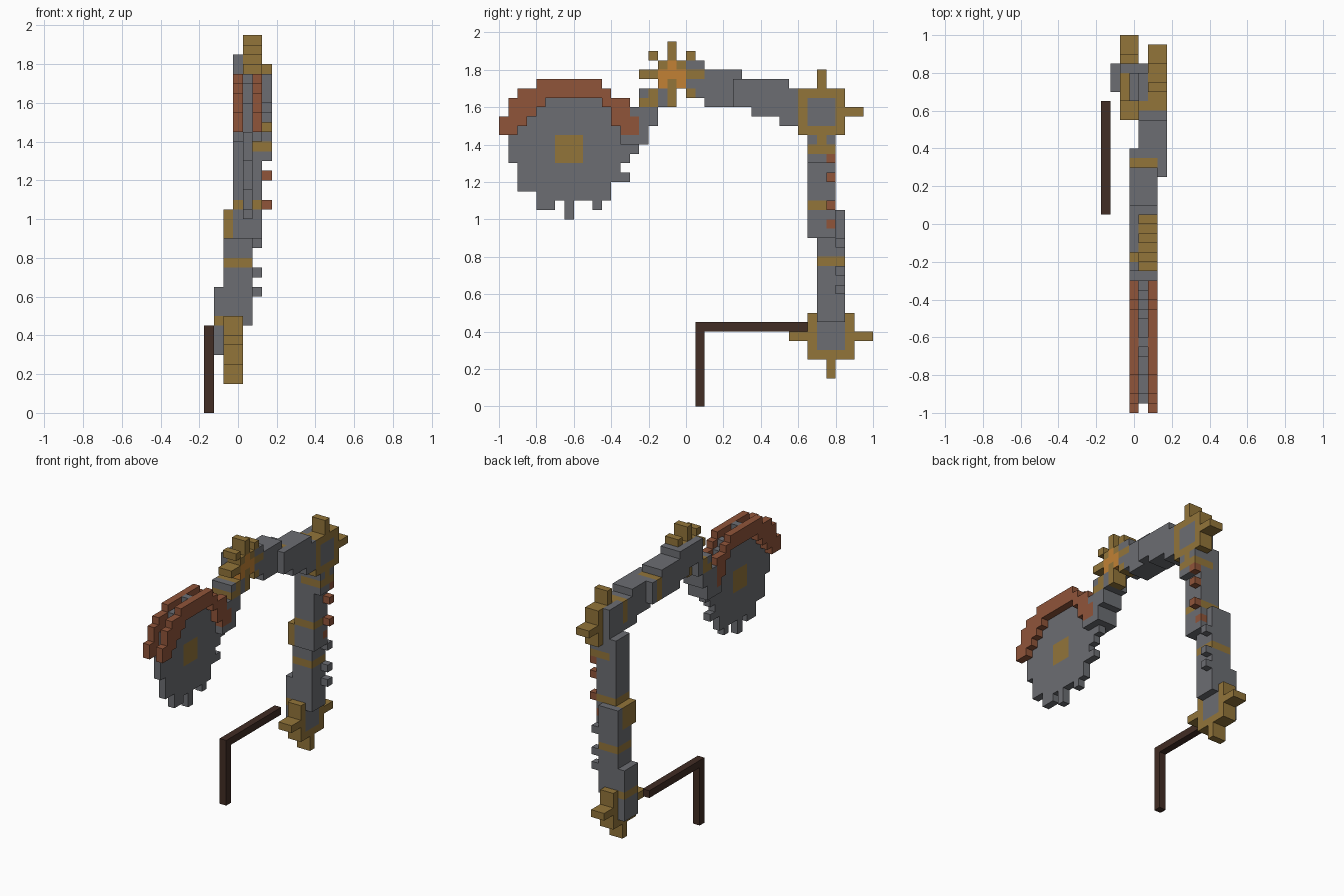
import bpy
import bmesh
from mathutils import Vector

old = bpy.data.objects.get("Cube")
if old:
    bpy.data.objects.remove(old, do_unlink=True)

UNIT = 0.05
X_SHIFT = 3.5      # half of the model's width in blocks

COLOURS = {
    "steel_grey": (0.15, 0.155, 0.17),
    "brass": (0.29, 0.178, 0.042),
    "rust": (0.28, 0.09, 0.042),
    "dark_wood": (0.054, 0.026, 0.018),
    "bright_orange": (0.54, 0.22, 0.035),
}
NAMES = list(COLOURS)
GREY, BRASS, RUST, WOOD, ORANGE = range(len(NAMES))
materials = []
for name, rgb in COLOURS.items():
    mat = bpy.data.materials.new(name)
    mat.use_nodes = True
    mat.diffuse_color = (*rgb, 1)
    bsdf = mat.node_tree.nodes["Principled BSDF"]
    bsdf.inputs["Base Color"].default_value = (*rgb, 1)
    bsdf.inputs["Roughness"].default_value = 0.8
    materials.append(mat)

# Every block of the model: (x, y, z) -> (part name, colour); later parts win
blocks = {}


def box(part, colour, xs, ys, zs):
    for x in range(*xs):
        for y in range(*ys):
            for z in range(*zs):
                blocks[x, y, z] = (part, colour)


def columns(part, colour, xs, start, bottoms, tops):
    """Plate outline given as one bottom and top per column along y."""
    for y, (low, high) in enumerate(zip(bottoms, tops), start):
        box(part, colour, xs, (y, y + 1), (low, high))


def cog(part, xs, y, z, hub, reach):
    """Square hub with a straight tooth on each side."""
    box(part, BRASS, xs, (y - reach, y + reach + 1), (z, z + 1))
    box(part, BRASS, xs, (y, y + 1), (z - reach, z + reach + 1))
    box(part, BRASS, xs, (y - hub, y + hub + 1), (z - hub, z + hub + 1))


# Bent wooden crank
box("crank_handle", WOOD, (0, 1), (1, 2), (0, 9))
box("crank_handle", WOOD, (0, 1), (1, 13), (8, 9))

# Base cog, then the stepped column that leans outwards
cog("base_cog", (2, 4), 15, 7, 2, 4)
box("column_foot", GREY, (1, 4), (14, 17), (6, 13))
box("column_foot", BRASS, (1, 2), (14, 17), (9, 10))
box("column_lower", GREY, (2, 5), (14, 17), (9, 21))
box("column_lower", BRASS, (2, 5), (14, 17), (15, 16))
box("column_upper", GREY, (3, 6), (13, 16), (18, 30))
box("column_upper", BRASS, (3, 6), (13, 16), (21, 22))
box("column_side_block", BRASS, (2, 3), (13, 16), (18, 21))

# Top of the column and the rear arm
box("column_head", GREY, (4, 7), (13, 16), (26, 34))
box("rear_arm", GREY, (4, 7), (5, 10), (32, 35))
box("rear_arm", GREY, (4, 7), (7, 11), (31, 35))
box("rear_arm", GREY, (4, 7), (10, 14), (31, 34))
box("rear_arm", GREY, (4, 7), (11, 16), (30, 33))
cog("elbow_cog", (5, 7), 14, 31, 2, 4)
box("rear_arm", GREY, (4, 7), (10, 12), (30, 34))
box("rear_arm", BRASS, (4, 7), (12, 13), (31, 34))
box("column_head", GREY, (4, 7), (13, 16), (30, 33))
box("column_head", BRASS, (4, 7), (13, 16), (27, 28))

# Rivets up the side of the column
for z in (9, 12, 14, 17):
    x = 4 if z == 9 else 5
    box("grey_rivets", GREY, (x, x + 1), (16, 17), (z, z + 1))
for x, z in ((5, 19), (6, 21), (6, 24), (6, 26)):
    box("rust_rivets", RUST, (x, x + 1), (15, 16), (z, z + 1))

# Front arm
box("front_arm", GREY, (3, 6), (5, 8), (32, 35))
box("front_arm", GREY, (3, 6), (2, 6), (32, 36))
box("front_arm", GREY, (3, 6), (0, 2), (33, 37))
box("front_arm", GREY, (3, 6), (-3, 0), (34, 37))
box("front_arm", BRASS, (3, 6), (6, 7), (32, 35))

# Saw blade: toothed disc with a brass hub
low = [26, 23, 23, 21, 21, 22, 20, 22, 22, 21, 22, 24, 26, 27]
columns("saw_blade", GREY, (4, 5), -19, low, [55 - z for z in low])
box("saw_blade", GREY, (4, 5), (-7, -6), (24, 25))
box("saw_blade", BRASS, (4, 5), (-14, -11), (26, 29))

# Stepped forearm that drops to the blade
for i, z in enumerate((28, 30, 32)):
    box("forearm", GREY, (3, 6), (i - 7, i - 4), (z, z + 2))
box("forearm", BRASS, (3, 6), (-5, -3), (32, 33))
box("forearm", BRASS, (3, 6), (-4, -3), (33, 34))

# Rusty guard plates on both sides of the blade
under = [29, 29, 30, 31, 32] + [33] * 6 + [32, 30, 29, 29]
over = [31, 33, 34, 34] + [35] * 7 + [34, 33, 33, 31]
columns("guard_left", RUST, (5, 6), -20, under, over)
columns("guard_right", RUST, (3, 4), -20, under[:-1], over[:-1])

# Wrist cog with diagonal teeth and an orange star
cog("wrist_cog", (4, 6), -2, 35, 1, 3)
for dy in (-2, 2):
    for dz in (-2, 2):
        box("wrist_cog", BRASS, (4, 6), (dy - 2, dy - 1), (35 + dz, 36 + dz))
for dy, dz in ((0, 0), (0, 1), (-1, 0), (1, 0), (-1, -1), (1, -1)):
    box("wrist_cog", ORANGE, (5, 6), (dy - 2, dy - 1), (35 + dz, 36 + dz))


def build(part):
    """Skin the open sides of one part's blocks and merge flat areas."""
    bm = bmesh.new()
    verts = {}

    def corner(p):
        key = tuple(p)
        if key not in verts:
            verts[key] = bm.verts.new(((p[0] - X_SHIFT) * UNIT, p[1] * UNIT, p[2] * UNIT))
        return verts[key]

    for cell, (owner, colour) in blocks.items():
        if owner != part:
            continue
        for axis in range(3):
            u, v = Vector((0, 0, 0)), Vector((0, 0, 0))
            u[(axis + 1) % 3] = v[(axis + 2) % 3] = 1
            for side in (0, 1):
                beside = list(cell)
                beside[axis] += 2 * side - 1
                if tuple(beside) in blocks:
                    continue
                o = Vector(cell)
                o[axis] += side
                loop = [o, o + u, o + u + v, o + v]
                if not side:
                    loop.reverse()
                face = bm.faces.new([corner(p) for p in loop])
                face.material_index = colour
    bmesh.ops.dissolve_limit(bm, angle_limit=0.01, verts=bm.verts[:],
                             edges=bm.edges[:], delimit={"MATERIAL", "NORMAL"})
    mesh = bpy.data.meshes.new(part)
    bm.to_mesh(mesh)
    bm.free()
    for mat in materials:
        mesh.materials.append(mat)
    bpy.context.scene.collection.objects.link(bpy.data.objects.new(part, mesh))


for part in sorted({owner for owner, _ in blocks.values()}):
    build(part)
